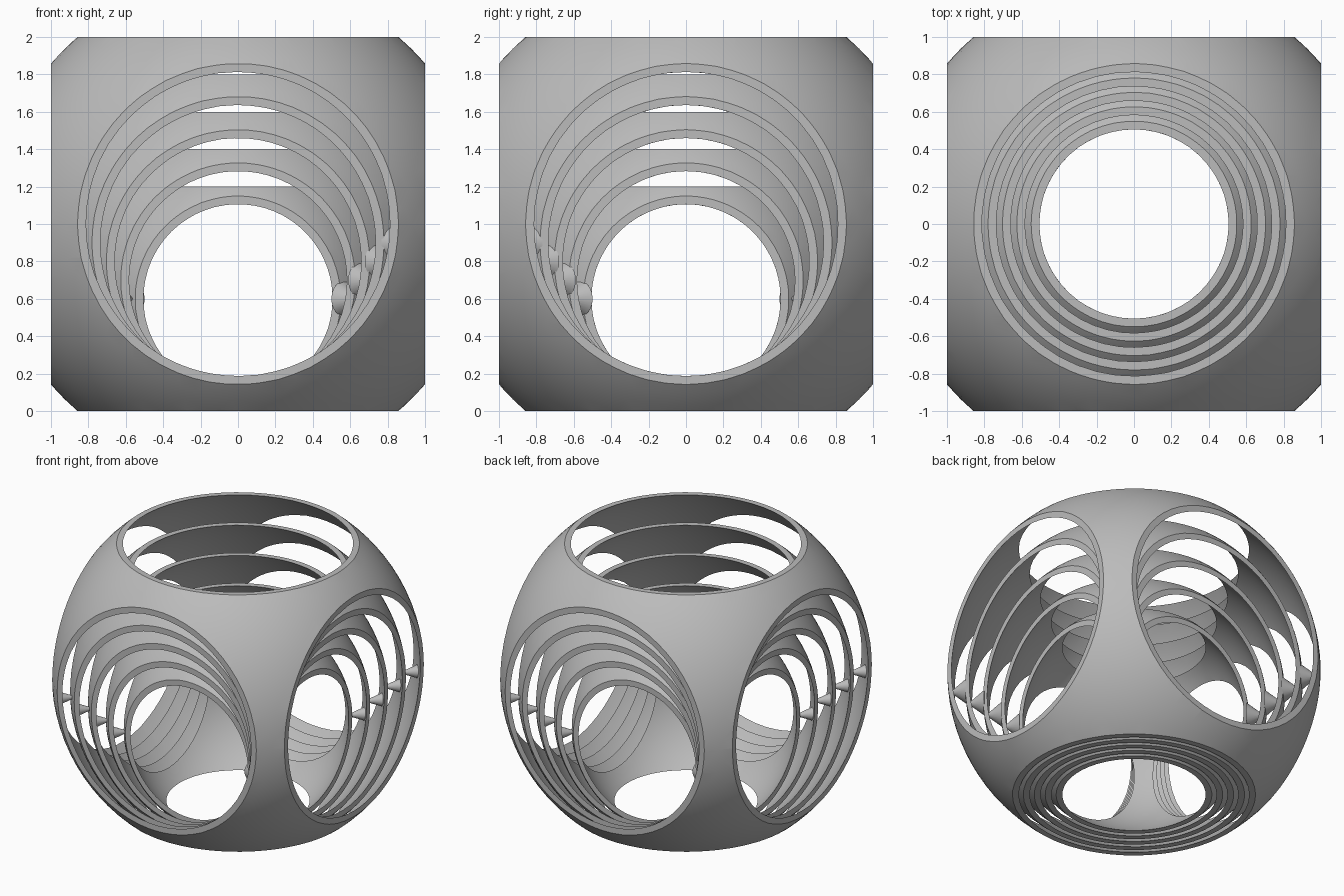
import bpy, bmesh
from math import pi, sqrt
from mathutils import Vector, Matrix

if "Cube" in bpy.data.objects:
    bpy.data.objects.remove(bpy.data.objects["Cube"])

gray = bpy.data.materials.new("plain_gray")
gray.use_nodes = True
GRAY = (0.5, 0.5, 0.5, 1)
gray.diffuse_color = GRAY
gray.node_tree.nodes["Principled BSDF"].inputs["Base Color"].default_value = GRAY

WALL = 0.029
COUNT = 5


def half_size(i):
    return 1 - 0.1 * i


def outer_radius(i):
    return 1.318 - 0.126 * i


def add_object(name, bm):
    mesh = bpy.data.meshes.new(name)
    bm.to_mesh(mesh)
    bm.free()
    mesh.materials.append(gray)
    obj = bpy.data.objects.new(name, mesh)
    bpy.context.collection.objects.link(obj)
    bpy.ops.object.select_all(action='DESELECT')
    obj.select_set(True)
    bpy.context.view_layer.objects.active = obj
    bpy.ops.object.shade_smooth_by_angle(angle=pi / 6)
    return obj


def add_shell(name, half, radius):
    """Hollow ball sliced flat on six sides, leaving round openings."""
    bm = bmesh.new()
    bmesh.ops.create_icosphere(bm, subdivisions=5, radius=radius)
    outside = set(bm.faces)
    bmesh.ops.create_icosphere(bm, subdivisions=5, radius=radius - WALL)
    bmesh.ops.reverse_faces(bm, faces=[f for f in bm.faces if f not in outside])
    sides = [Vector([s if a == k else 0 for k in range(3)])
             for a in range(3) for s in (-1, 1)]
    for n in sides:
        geom = bm.verts[:] + bm.edges[:] + bm.faces[:]
        bmesh.ops.bisect_plane(bm, geom=geom, dist=1e-5, plane_co=n * half,
                               plane_no=n, clear_outer=True)
    # flat rim rings
    for n in sides:
        rim = [e for e in bm.edges if e.is_boundary
               and all(abs(v.co.dot(n) - half) < 1e-4 for v in e.verts)]
        bmesh.ops.triangle_fill(bm, edges=rim, use_beauty=True, normal=n)
    bmesh.ops.translate(bm, verts=bm.verts, vec=(0, 0, half))
    add_object(name, bm)


def add_pin(name, direction, i, base_on_inner):
    """Small cone in the gap between shell i and the next one in."""
    z = half_size(i + 1)
    r_in = outer_radius(i + 1) - 0.012
    r_out = sqrt((outer_radius(i) - WALL) ** 2 - 0.01) + 0.005
    wide, thin = (0.095, 0.01) if base_on_inner else (0.01, 0.05)
    bm = bmesh.new()
    turn = direction.to_track_quat('Z', 'Y').to_matrix().to_4x4()
    place = Matrix.Translation(direction * (r_in + r_out) / 2 + Vector((0, 0, z)))
    bmesh.ops.create_cone(bm, cap_ends=True, segments=32, radius1=wide,
                          radius2=thin, depth=r_out - r_in, matrix=place @ turn)
    add_object(name, bm)


# nested shells, all resting on the ground
for i in range(COUNT):
    add_shell(f"shell_{i + 1}", half_size(i), outer_radius(i))

# spacer pins on the four pillars
PILLARS = {"front_left": (1, -1, True), "back_right": (-1, 1, True),
           "back_left": (1, 1, False), "front_right": (-1, -1, False)}
for i in range(COUNT - 1):
    for label, (x, y, base_on_inner) in PILLARS.items():
        add_pin(f"{label}_pin_{i + 1}", Vector((x, y, 0)).normalized(), i, base_on_inner)
